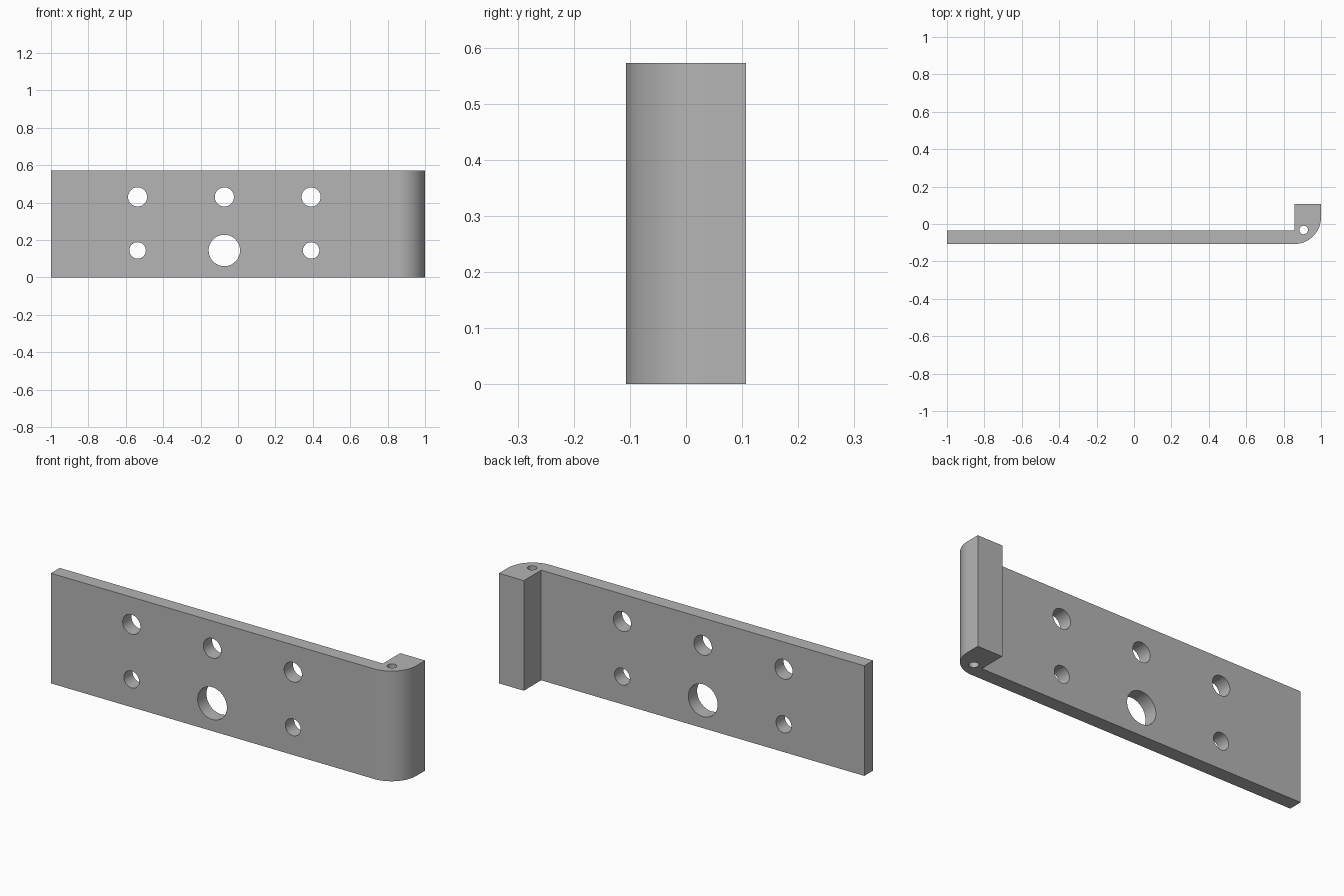
import bpy, bmesh
from math import sin, cos, pi, radians
from mathutils import Matrix, Vector

cube = bpy.data.objects.get("Cube")
if cube:
    bpy.data.objects.remove(cube, do_unlink=True)

HEIGHT = 0.572
FRONT, BACK = -0.107, 0.107      # overall depth
PLATE_BACK = -0.035              # rear face of the thin plate
RADIUS = 0.143                   # rounded outer corner, also the flange width
INNER = 1 - RADIUS               # inner face of the flange

grey = bpy.data.materials.new("plain_grey")
grey.use_nodes = True
colour = (0.46, 0.46, 0.46, 1)
grey.diffuse_color = colour
grey.node_tree.nodes["Principled BSDF"].inputs["Base Color"].default_value = colour


def make_object(name, bm):
    bmesh.ops.recalc_face_normals(bm, faces=bm.faces)
    mesh = bpy.data.meshes.new(name)
    bm.to_mesh(mesh)
    bm.free()
    mesh.materials.append(grey)
    obj = bpy.data.objects.new(name, mesh)
    bpy.context.collection.objects.link(obj)
    return obj


# Bracket: plan outline with a rounded corner, extruded upwards
steps = 32
outline = [(-1, PLATE_BACK), (-1, FRONT)]
for i in range(steps + 1):
    a = -pi / 2 + pi / 2 * i / steps
    outline.append((INNER + RADIUS * cos(a), FRONT + RADIUS + RADIUS * sin(a)))
outline += [(1, BACK), (INNER, BACK), (INNER, PLATE_BACK)]

bm = bmesh.new()
base = bm.faces.new([bm.verts.new((x, y, 0)) for x, y in outline])
top = bmesh.ops.extrude_face_region(bm, geom=[base], use_keep_orig=True)["geom"]
bmesh.ops.translate(bm, vec=(0, 0, HEIGHT),
                    verts=[v for v in top if isinstance(v, bmesh.types.BMVert)])
bracket = make_object("hinge_bracket", bm)

# Cutters: bolt holes through the plate and a pin hole down the corner
bm = bmesh.new()


def add_cutter(centre, radius, depth, turn=0):
    bmesh.ops.create_cone(
        bm, cap_ends=True, segments=48, radius1=radius, radius2=radius, depth=depth,
        matrix=Matrix.Translation(Vector(centre)) @ Matrix.Rotation(turn, 4, "X"))


for x, lower_radius in ((-0.537, 0.044), (-0.073, 0.084), (0.391, 0.044)):
    for z, radius in ((0.43, 0.051), (0.144, lower_radius)):
        add_cutter((x, -0.07, z), radius, 0.2, pi / 2)
add_cutter((0.907, -0.032, HEIGHT / 2), 0.023, 1)
cutter = make_object("hole_cutter", bm)
cutter.hide_render = True

# Cut the holes, then drop the helper
cut = bracket.modifiers.new("holes", "BOOLEAN")
cut.operation = "DIFFERENCE"
cut.solver = "EXACT"
cut.object = cutter
bpy.ops.object.select_all(action="DESELECT")
bracket.select_set(True)
bpy.context.view_layer.objects.active = bracket
bpy.ops.object.modifier_apply(modifier=cut.name)
bpy.data.objects.remove(cutter, do_unlink=True)

# Smooth curves, sharp edges, flat faces kept flat
bpy.ops.object.shade_smooth_by_angle(angle=radians(30))
weighted = bracket.modifiers.new("flat_faces", "WEIGHTED_NORMAL")
weighted.keep_sharp = True
